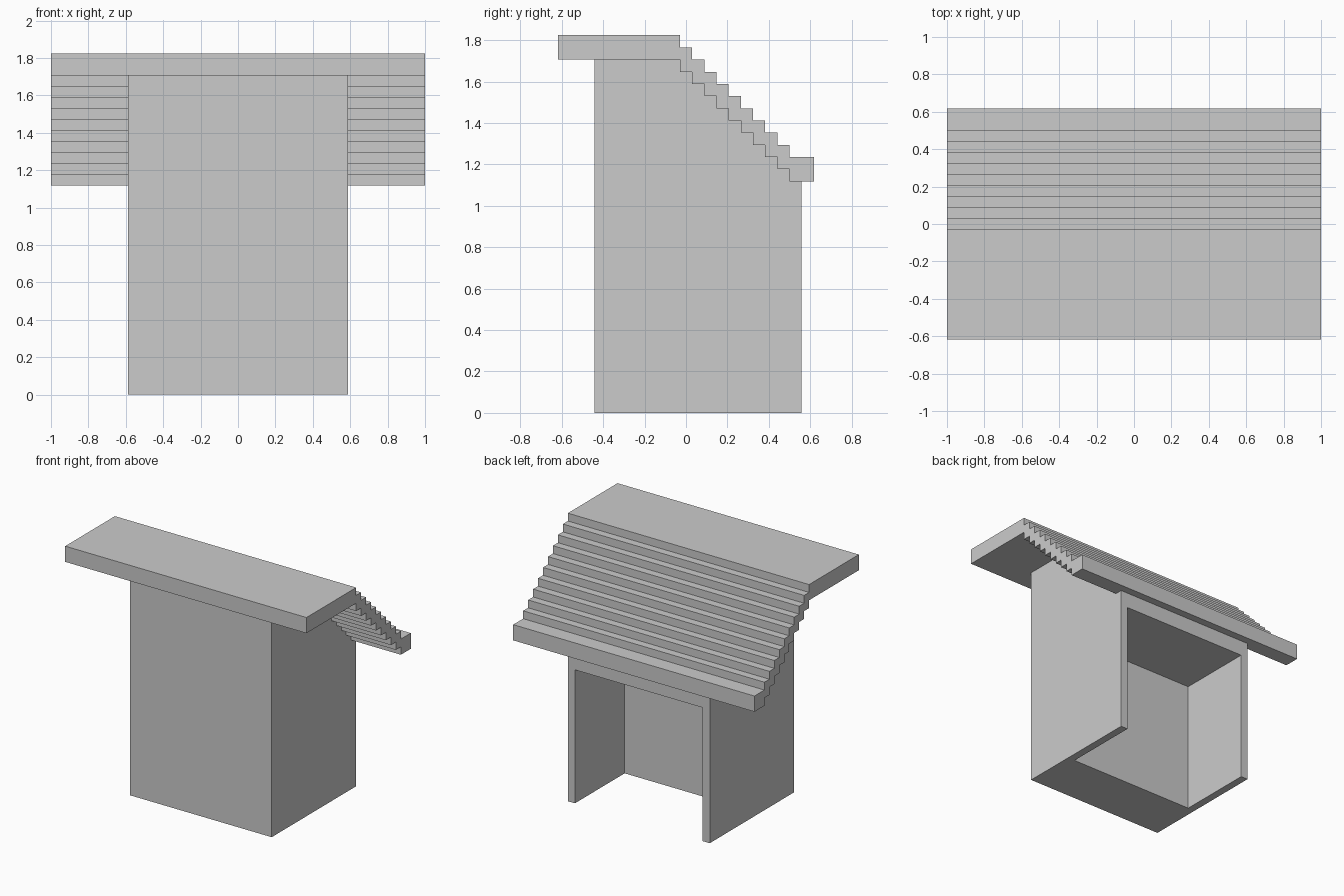
import bpy
import bmesh

U = 1 / 17      # one stair unit of the model
STEPS = 10      # number of drops in the stepped roof

cube = bpy.data.objects.get("Cube")
if cube:
    bpy.data.objects.remove(cube, do_unlink=True)

grey = bpy.data.materials.new("plain grey")
grey.use_nodes = True
colour = (0.6, 0.6, 0.6, 1)
grey.diffuse_color = colour
grey.node_tree.nodes["Principled BSDF"].inputs["Base Color"].default_value = colour


def prism(name, profile, half_width):
    """Extrude a (y, z) outline, given in units, evenly along x."""
    bm = bmesh.new()
    face = bm.faces.new([bm.verts.new((-half_width * U, y * U, z * U)) for y, z in profile])
    new = bmesh.ops.extrude_face_region(bm, geom=[face])["geom"]
    verts = [v for v in new if isinstance(v, bmesh.types.BMVert)]
    bmesh.ops.translate(bm, verts=verts, vec=(2 * half_width * U, 0, 0))
    bmesh.ops.recalc_face_normals(bm, faces=bm.faces)
    mesh = bpy.data.meshes.new(name)
    bm.to_mesh(mesh)
    bm.free()
    mesh.materials.append(grey)
    obj = bpy.data.objects.new(name, mesh)
    bpy.context.collection.objects.link(obj)
    return obj


def stairs(y_start, y_end, z_top):
    """Outline that runs level, drops one unit per step, then runs level again."""
    points = [(y_start, z_top)]
    for k in range(STEPS):
        points += [(k - 0.5, z_top - k), (k - 0.5, z_top - k - 1)]
    return points + [(y_end, z_top - STEPS)]


# Stepped roof, two units thick
roof_top = stairs(-10.5, 10.5, 31)
roof_under = stairs(-10.5, 10.5, 29)
prism("stepped_roof", roof_top + roof_under[::-1], 17)

# Body that meets the underside of the roof
body = prism("body", stairs(-7.5, 9.5, 29) + [(9.5, 0), (-7.5, 0)], 10)

# Recess open to the back and the bottom
cutter = prism("recess_cutter", [(-0.5, -2), (-0.5, 17), (12, 17), (12, -2)], 9)
cutter.hide_render = True
cut = body.modifiers.new("recess", "BOOLEAN")
cut.operation = "DIFFERENCE"
cut.solver = "EXACT"
cut.object = cutter
bpy.context.view_layer.objects.active = body
bpy.ops.object.modifier_apply(modifier=cut.name)
bpy.data.objects.remove(cutter, do_unlink=True)
